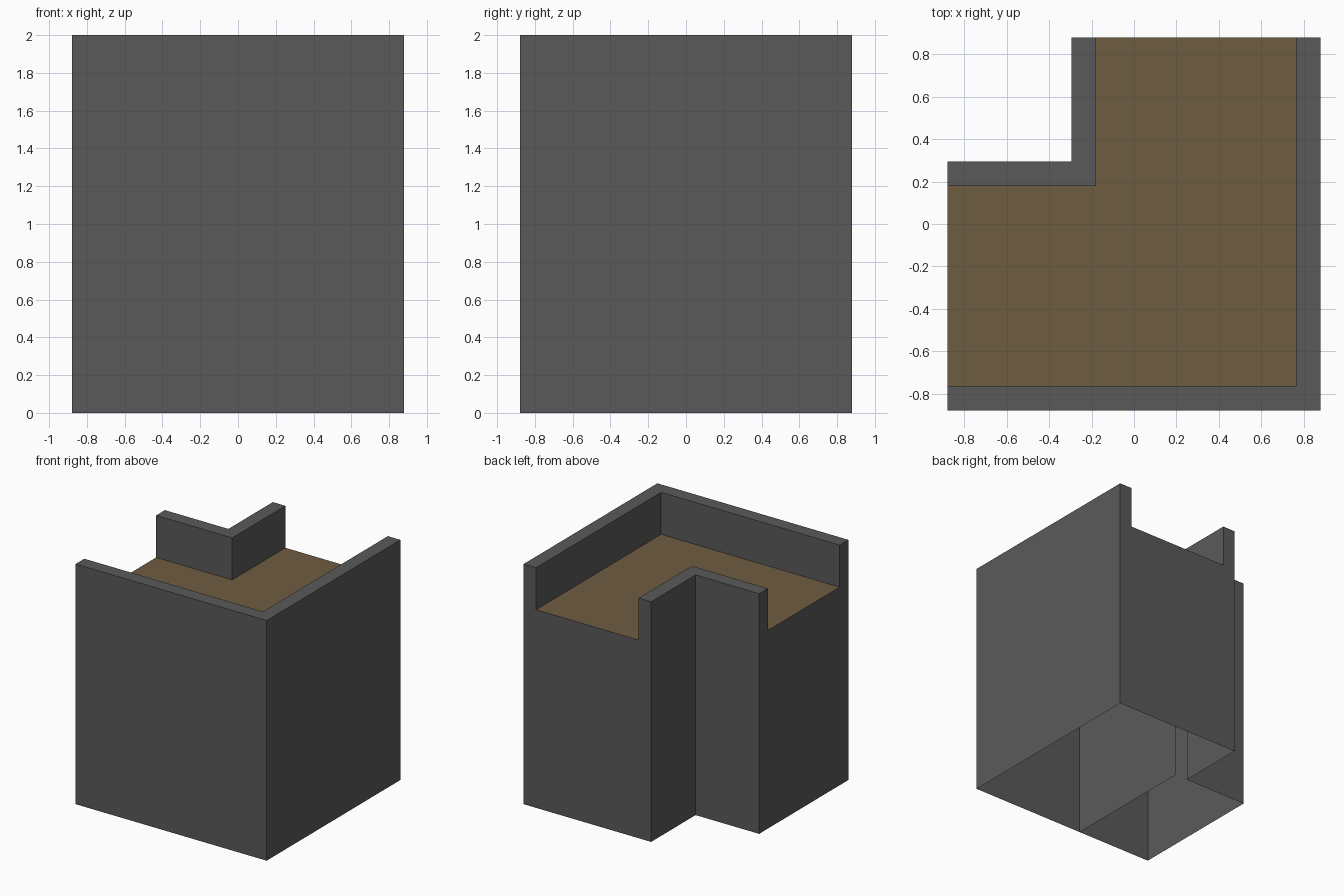
import bpy, bmesh

if "Cube" in bpy.data.objects:
    bpy.data.objects.remove(bpy.data.objects["Cube"])

E, W = 0.88, 0.765          # outer edge, inner face of the front/right parapet
N, M = 0.295, 0.18          # notch corner, inner face of the notch parapet
FLOOR, TOP = 1.65, 2.0


def material(name, rgb):
    m = bpy.data.materials.new(name)
    m.diffuse_color = (*rgb, 1)
    m.use_nodes = True
    m.node_tree.nodes["Principled BSDF"].inputs["Base Color"].default_value = m.diffuse_color
    return m


grey = material("grey_wall", (0.102, 0.102, 0.102))
brown = material("brown_floor", (0.156, 0.107, 0.051))


def cap(bm, pts, z):
    bm.faces.new([bm.verts.new((x, y, z)) for x, y in pts])


def sides(bm, pts, z0, z1):
    for (ax, ay), (bx, by) in zip(pts, pts[1:] + pts[:1]):
        bm.faces.new([bm.verts.new(p) for p in
                      ((ax, ay, z0), (bx, by, z0), (bx, by, z1), (ax, ay, z1))])


def finish(bm, name, mat):
    bmesh.ops.remove_doubles(bm, verts=bm.verts[:], dist=1e-4)
    me = bpy.data.meshes.new(name)
    bm.to_mesh(me)
    bm.free()
    me.materials.append(mat)
    ob = bpy.data.objects.new(name, me)
    bpy.context.collection.objects.link(ob)


# Outlines, counter-clockwise
outline = [(-E, -E), (E, -E), (E, E), (W, E), (-M, E), (-N, E),
           (-N, N), (-E, N), (-E, M), (-E, -W)]
outer_strip = [(-E, -E), (E, -E), (E, E), (W, E), (W, -W), (-E, -W)]
notch_strip = [(-M, E), (-N, E), (-N, N), (-E, N), (-E, M), (-M, M)]
floor_area = [(-E, -W), (W, -W), (W, E), (-M, E), (-M, M), (-E, M)]

# Walls and raised parapets, open at the bottom
bm = bmesh.new()
sides(bm, outline, 0, FLOOR)
for strip in (outer_strip, notch_strip):
    sides(bm, strip, FLOOR, TOP)
    cap(bm, strip, TOP)
finish(bm, "walls", grey)

# Roof floor
bm = bmesh.new()
cap(bm, floor_area, FLOOR)
finish(bm, "roof_floor", brown)

# Inner partition seen through the open bottom
bm = bmesh.new()
bm.faces.new([bm.verts.new(p) for p in
              ((-M, -E, 0), (-M, N, 0), (-M, N, FLOOR), (-M, -E, FLOOR))])
finish(bm, "inner_partition", grey)
